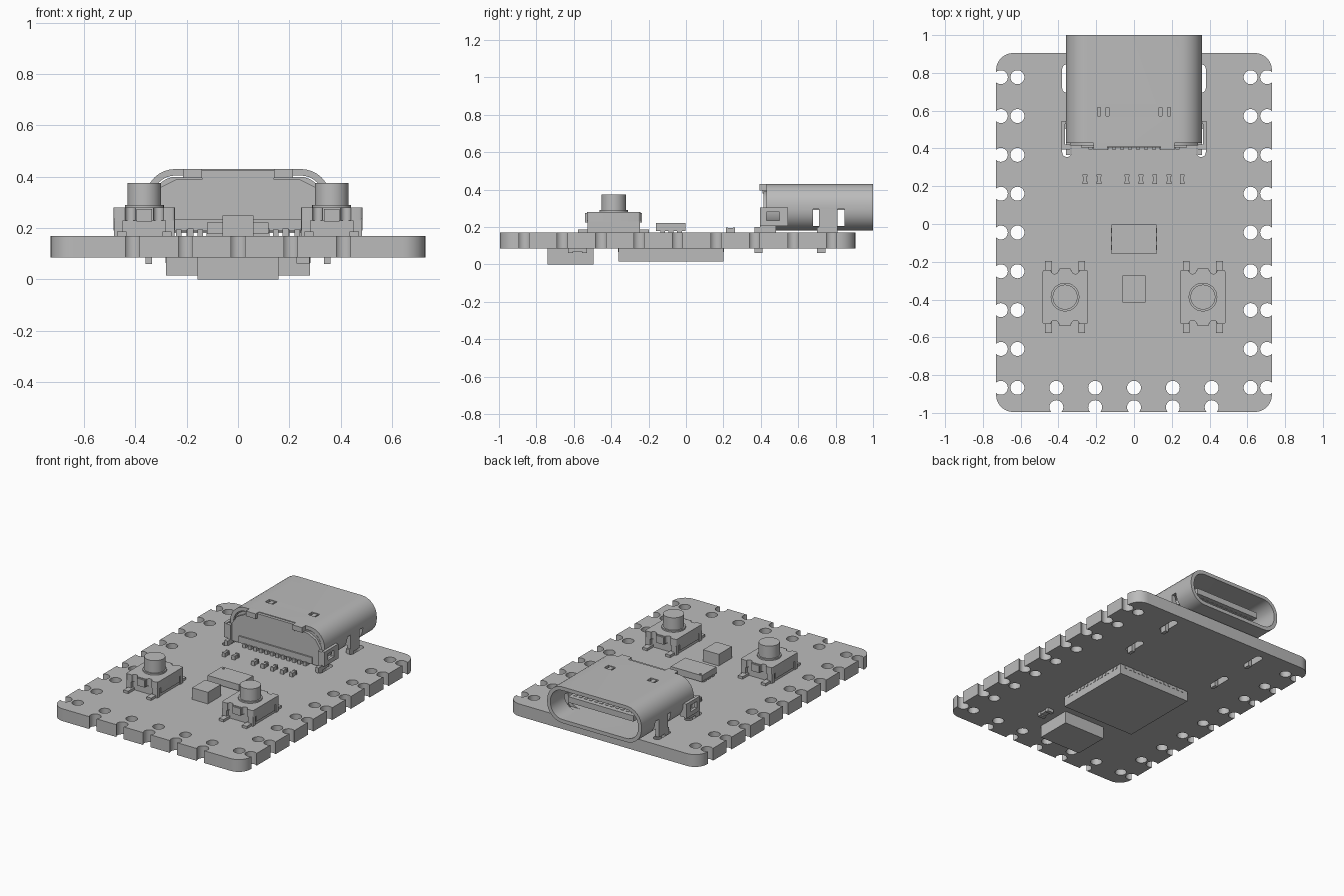
import bpy, bmesh, math
from mathutils import Vector

cube = bpy.data.objects.get("Cube")
if cube:
    bpy.data.objects.remove(cube, do_unlink=True)

grey = bpy.data.materials.new("plain grey")
grey.use_nodes = True
tone = (0.5, 0.5, 0.5, 1)
grey.diffuse_color = tone
grey.node_tree.nodes["Principled BSDF"].inputs["Base Color"].default_value = tone


def finish(name, bm):
    bmesh.ops.recalc_face_normals(bm, faces=bm.faces)
    mesh = bpy.data.meshes.new(name)
    bm.to_mesh(mesh)
    bm.free()
    mesh.materials.append(grey)
    obj = bpy.data.objects.new(name, mesh)
    bpy.context.collection.objects.link(obj)
    return obj


def boxes(name, bounds):
    """One object from boxes given as (x range, y range, z range)."""
    bm = bmesh.new()
    for ranges in bounds:
        made = bmesh.ops.create_cube(bm, size=1)
        for v in made["verts"]:
            v.co = Vector([lo if c < 0 else hi for c, (lo, hi) in zip(v.co, ranges)])
    return finish(name, bm)


def around(centre, size):
    return (centre - size / 2, centre + size / 2)


def mirrored(x_range):
    """The range and its reflection across x = 0."""
    lo, hi = x_range
    return [(lo, hi), (-hi, -lo)]


def rounded(width, height, radius, cx=0, cy=0, steps=8):
    points = []
    for quarter, (sx, sy) in enumerate([(1, 1), (-1, 1), (-1, -1), (1, -1)]):
        for i in range(steps + 1):
            a = (quarter + i / steps) * math.pi / 2
            points.append((cx + sx * (width / 2 - radius) + radius * math.cos(a),
                           cy + sy * (height / 2 - radius) + radius * math.sin(a)))
    return points


def circle(cx, cy, radius, steps=24):
    return [(cx + radius * math.cos(math.tau * i / steps),
             cy + radius * math.sin(math.tau * i / steps)) for i in range(steps)]


def prisms(name, outlines, lo, hi, along_y=False):
    """Extrude outlines along z, or along y for outlines drawn in x and z."""
    bm = bmesh.new()
    for outline in outlines:
        ends = [[bm.verts.new((u, t, v) if along_y else (u, v, t)) for u, v in outline]
                for t in (lo, hi)]
        for end in ends:
            bm.faces.new(end)
        bridge(bm, *ends)
    return finish(name, bm)


def bridge(bm, first, second):
    for i in range(len(first)):
        bm.faces.new((first[i - 1], first[i], second[i], second[i - 1]))


def tube(name, outer, inner, lo, hi):
    bm = bmesh.new()
    loops = [[bm.verts.new((u, t, v)) for u, v in line]
             for line, t in ((outer, lo), (outer, hi), (inner, hi), (inner, lo))]
    for i in range(4):
        bridge(bm, loops[i - 1], loops[i])
    return finish(name, bm)


def cut(obj, cutter):
    cutter.hide_render = True
    mod = obj.modifiers.new("cut", "BOOLEAN")
    mod.operation, mod.solver, mod.object = "DIFFERENCE", "EXACT", cutter
    result = obj.evaluated_get(bpy.context.evaluated_depsgraph_get())
    mesh = bpy.data.meshes.new_from_object(result)
    obj.modifiers.clear()
    obj.data = mesh
    bpy.data.objects.remove(cutter, do_unlink=True)


# Circuit board with pin holes, edge notches and connector slots
under, top = 0.085, 0.17
pitch, hole = 0.2055, 0.037
board = prisms("circuit_board", [rounded(1.46, 1.9, 0.09, 0, -0.045)], under, top)
holes = []
for i in range(9):
    y = 0.777 - pitch * i
    for x in (0.617, 0.705):
        holes += [circle(side * x, y, hole) for side in (-1, 1)]
for i in range(-2, 3):
    holes += [circle(i * pitch, y, hole) for y in (-0.867, -0.97)]
for side in (-1, 1):
    holes += [rounded(0.05, 0.15, 0.024, side * 0.355, y) for y in (0.77, 0.43)]
cut(board, prisms("board_cutter", holes, 0, 0.3))

# Connector shell: open rounded tube with side windows and spring dimples
mid = 0.305
shell = tube("connector_shell", rounded(0.72, 0.25, 0.115, 0, mid),
             rounded(0.67, 0.2, 0.092, 0, mid), 0.43, 1.0)
windows = [((-1, 1), y, (0.205, 0.295)) for y in ((0.68, 0.712), (0.81, 0.848))]
windows += [(around(side * 0.163, 0.06), around(0.595, 0.045), (0.39, 0.5))
            for side in (-1, 1)]
cut(shell, boxes("shell_cutter", windows))
boxes("spring_contacts", [(around(side * 0.163, 0.03), around(0.595, 0.06), (0.395, 0.425))
                          for side in (-1, 1)])

# Connector insides
prisms("connector_core", [rounded(0.66, 0.19, 0.09, 0, mid)], 0.435, 0.56, True)
boxes("connector_tongue", [(around(0, 0.5), (0.55, 0.93), around(mid + 0.01, 0.04)),
                           (around(0, 0.54), (0.55, 0.66), around(mid + 0.01, 0.08))])
boxes("tongue_contacts", [(around((i - 5.5) * 0.04, 0.02), (0.66, 0.9), around(mid + 0.01, 0.046))
                          for i in range(12)])

# Front face of the connector, with folded tabs and solder pins
half = [(0.34, 0.185), (0.34, 0.3), (0.3, 0.36), (0.24, 0.39)]
face = half + [(-x, z) for x, z in reversed(half)]
prisms("connector_front", [face], 0.415, 0.44, True)
boxes("front_lip", [(around(0, 0.28), (0.41, 0.45), (0.38, 0.425))])
boxes("folded_tabs", [(x, (0.392, 0.45), (0.395, 0.43)) for x in mirrored((0.14, 0.215))])
boxes("front_ledge", [(around(0, 0.56), (0.405, 0.43), (0.19, 0.235))])
boxes("solder_pins", [(around((i - 5.5) * 0.042, 0.022), (0.395, 0.44), (top, 0.195))
                      for i in range(12)])

# Mounting legs, their pegs, and side ears framed around a window
legs, ears = [], []
for x in mirrored((0.335, 0.36)):
    legs += [(x, (0.712, 0.81), (top, 0.3)), (x, (0.7, 0.745), (0.06, 0.2)),
             (x, (0.365, 0.41), (0.06, 0.2)), (x, (0.395, 0.48), (top, 0.22))]
for x in mirrored((0.365, 0.385)):
    ears += [(x, y, (0.205, 0.305)) for y in ((0.395, 0.43), (0.5, 0.545))]
    ears += [(x, (0.42, 0.51), z) for z in ((0.205, 0.235), (0.28, 0.305))]
for x in mirrored((0.335, 0.37)):
    ears += [(x, (0.395, 0.42), (0.21, 0.3)), (x, (0.53, 0.545), (0.21, 0.3))]
boxes("mounting_legs", legs)
boxes("side_ears", ears)

# Push buttons
for side, label in ((-1, "right"), (1, "left")):
    cx, cy = side * 0.365, -0.387
    boxes(label + "_button_base", [(around(cx, 0.225), around(cy, 0.24), (top, 0.24))])
    cover = prisms(label + "_button_cover", [rounded(0.24, 0.285, 0.012, cx, cy, 3)], 0.23, 0.28)
    dents = [circle(cx + sx * 0.055, cy + sy * 0.1425, 0.02, 16)
             for sx in (-1, 1) for sy in (-1, 1)]
    cut(cover, prisms("cover_cutter", dents, 0.2, 0.3))
    clips, feet = [], []
    for s in (-1, 1):
        clips += [(around(cx, 0.06), around(cy + s * 0.135, 0.035), (0.225, 0.275)),
                  (around(cx + s * 0.113, 0.012), around(cy, 0.2), (0.19, 0.24))]
        for t in (-1, 1):
            feet += [(around(cx + s * 0.088, 0.036), around(cy + t * 0.14, 0.1), (top, 0.187)),
                     (around(cx + s * 0.1, 0.036), around(cy + t * 0.125, 0.03), (top, 0.235))]
    boxes(label + "_button_clips", clips)
    boxes(label + "_button_feet", feet)
    prisms(label + "_button_collar", [circle(cx, cy, 0.076, 32)], 0.275, 0.29)
    prisms(label + "_button_stem", [circle(cx, cy, 0.066, 32)], 0.28, 0.375)

# Chips on the upper side
flat_chip = boxes("flat_chip", [((-0.12, 0.118), (-0.16, -0.002), (0.178, 0.222))])
cut(flat_chip, prisms("dot_cutter", [circle(-0.098, -0.018, 0.008, 12)], 0.217, 0.3))
boxes("flat_chip_pads", [(x, around(-0.08 + i * 0.045, 0.025), (top, 0.182))
                         for x in mirrored((0.06, 0.122)) for i in (-1, 0, 1)])
boxes("tall_chip", [(around(0, 0.12), (-0.415, -0.272), (top, 0.25))])

# Small resistors: two end caps around a thinner body
def resistor(name, x, y, width, length, z_cap, z_body):
    cap = length / 4
    ends = [(around(x, width), around(y + s * (length - cap) / 2, cap), z_cap) for s in (-1, 1)]
    boxes(name, ends + [(around(x, width * 0.75), around(y, length * 0.7), z_body)])


for x in (-0.26, -0.185, -0.037, 0.037, 0.11, 0.185, 0.255):
    resistor("resistor", x, 0.238, 0.025, 0.05, (top, 0.198), (top, 0.195))
resistor("underside_resistor", 0.253, -0.58, 0.05, 0.1, (0.062, under), (0.07, under))

# Main chip with edge pads, and the crystal box, on the underside
boxes("main_chip", [(around(0, 0.56), around(-0.08, 0.56), (0.015, under))])
pads = []
for i in range(14):
    offset = (i - 6.5) * 0.036
    pads += [(around(offset, 0.018), around(-0.08, 0.566), (0.065, under)),
             (around(0, 0.566), around(offset - 0.08, 0.018), (0.065, under))]
boxes("main_chip_pads", pads)
boxes("crystal_box", [(around(0, 0.317), (-0.74, -0.495), (0, under))])

# Smooth the curved walls, keep the edges crisp
for obj in bpy.context.scene.objects:
    obj.select_set(obj.type == "MESH")
bpy.context.view_layer.objects.active = board
bpy.ops.object.shade_smooth_by_angle(angle=math.radians(30))
